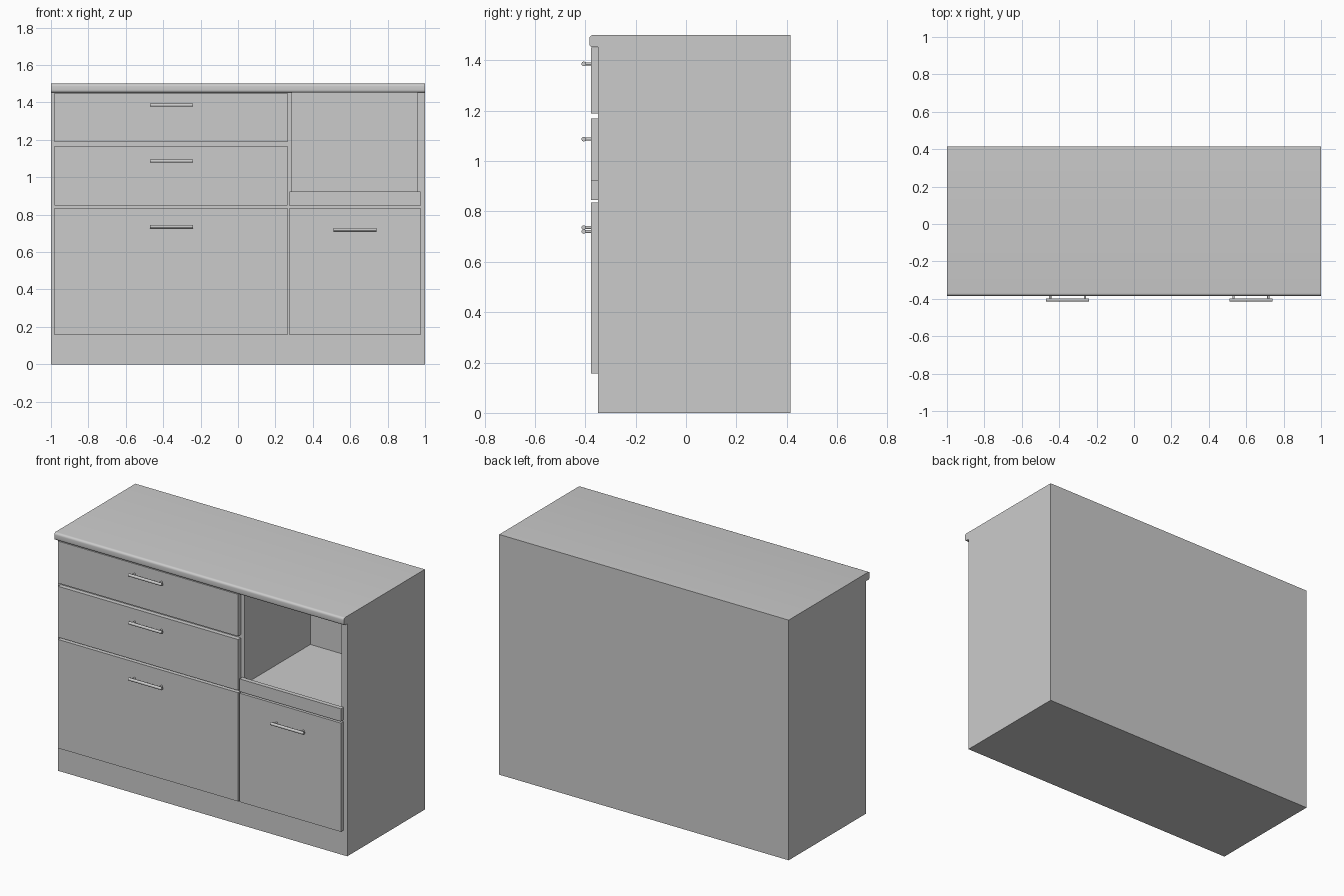
import bpy, bmesh, math
from mathutils import Vector

if "Cube" in bpy.data.objects:
    bpy.data.objects.remove(bpy.data.objects["Cube"])


def finish(name, bm):
    bmesh.ops.recalc_face_normals(bm, faces=bm.faces)
    me = bpy.data.meshes.new(name)
    bm.to_mesh(me)
    bm.free()
    ob = bpy.data.objects.new(name, me)
    bpy.context.collection.objects.link(ob)
    return ob


def box(name, x, y, z):
    bm = bmesh.new()
    bmesh.ops.create_cube(bm, size=1)
    for v in bm.verts:
        v.co = Vector([(r[0] + r[1]) / 2 + c * (r[1] - r[0]) for c, r in zip(v.co, (x, y, z))])
    return finish(name, bm)


def smooth(ob, angle=40):
    bpy.ops.object.select_all(action='DESELECT')
    ob.select_set(True)
    bpy.context.view_layer.objects.active = ob
    bpy.ops.object.shade_smooth_by_angle(angle=math.radians(angle))


FRONT, BACK, FACE = -0.35, 0.415, -0.378

# Carcass with open niche cut out of the upper right
carcass = box("carcass", (-1, 1), (FRONT, BACK), (0, 1.452))
cutter = box("niche_cutter", (0.29, 0.96), (-0.5, 0.30), (0.885, 1.6))
mod = carcass.modifiers.new("niche", 'BOOLEAN')
mod.operation = 'DIFFERENCE'
mod.solver = 'EXACT'
mod.object = cutter
bpy.context.view_layer.objects.active = carcass
bpy.ops.object.modifier_apply(modifier=mod.name)
bpy.data.objects.remove(cutter)

# Worktop: side profile with rounded front edge, extruded along x
r, y0, z0, z1 = 0.014, -0.384, 1.452, 1.5
prof = [(BACK, z0), (BACK, z1)]
for cz, start in ((z1 - r, 90), (z0 + r, 180)):
    for i in range(6):
        a = math.radians(start + 18 * i)
        prof.append((y0 + r + r * math.cos(a), cz + r * math.sin(a)))
bm = bmesh.new()
face = bm.faces.new([bm.verts.new((-1, y, z)) for y, z in prof])
ext = bmesh.ops.extrude_face_region(bm, geom=[face], use_keep_orig=True)
bmesh.ops.translate(bm, vec=(2, 0, 0), verts=[g for g in ext["geom"] if isinstance(g, bmesh.types.BMVert)])
smooth(finish("worktop", bm))

# Drawer fronts, door and niche rail
LEFT, RIGHT = (-0.98, 0.265), (0.275, 0.975)
for name, x, z in (("top_drawer_front", LEFT, (1.188, 1.45)),
                   ("middle_drawer_front", LEFT, (0.85, 1.168)),
                   ("bottom_drawer_front", LEFT, (0.157, 0.836)),
                   ("door_front", RIGHT, (0.157, 0.836)),
                   ("niche_rail", RIGHT, (0.846, 0.925))):
    box(name, x, (FACE, FRONT), z)


def rod(bm, a, b, radius, sides):
    a, b = Vector(a), Vector(b)
    mat = (b - a).to_track_quat('Z', 'Y').to_matrix().to_4x4()
    mat.translation = (a + b) / 2
    bmesh.ops.create_cone(bm, cap_ends=True, segments=sides, radius1=radius,
                          radius2=radius, depth=(b - a).length, matrix=mat)


# Bar handles: round bar on two posts
for name, cx, z in (("top_drawer_handle", -0.355, 1.386),
                    ("middle_drawer_handle", -0.355, 1.087),
                    ("bottom_drawer_handle", -0.355, 0.736),
                    ("door_handle", 0.625, 0.72)):
    bm = bmesh.new()
    rod(bm, (cx - 0.115, -0.406, z), (cx + 0.115, -0.406, z), 0.009, 20)
    for s in (-1, 1):
        rod(bm, (cx + s * 0.093, FACE + 0.002, z), (cx + s * 0.093, -0.404, z), 0.006, 12)
    smooth(finish(name, bm))
